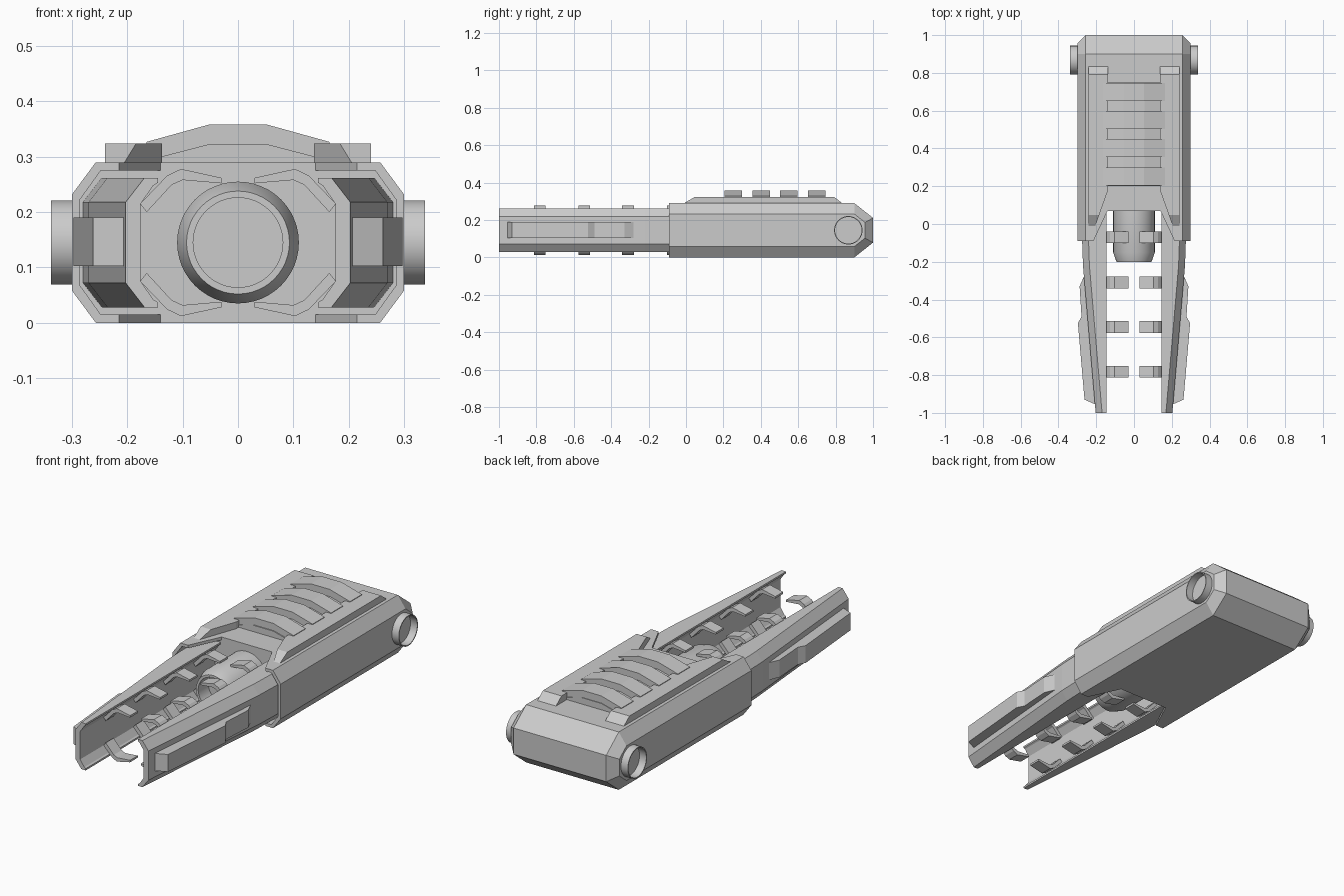
import bpy, bmesh, math
from mathutils import Vector

if "Cube" in bpy.data.objects:
    bpy.data.objects.remove(bpy.data.objects["Cube"])

ZC = 0.145  # height of the horizontal symmetry plane


def finish(name, bm, mirror_x=False, mirror_z=False):
    bmesh.ops.recalc_face_normals(bm, faces=bm.faces)
    me = bpy.data.meshes.new(name)
    bm.to_mesh(me)
    bm.free()
    ob = bpy.data.objects.new(name, me)
    bpy.context.collection.objects.link(ob)
    if mirror_x or mirror_z:
        centre = bpy.data.objects.get("mirror_centre")
        if not centre:
            centre = bpy.data.objects.new("mirror_centre", None)
            centre.location = (0, 0, ZC)
            centre.hide_render = True
            bpy.context.collection.objects.link(centre)
        m = ob.modifiers.new("Mirror", 'MIRROR')
        m.use_axis = (mirror_x, False, mirror_z)
        m.mirror_object = centre
        m.use_mirror_merge = False
    return ob


def loft(bm, rings, closed=False):
    """Skin rings of points; cap the ends, or join last to first."""
    vs = [[bm.verts.new(p) for p in r] for r in rings]
    n = len(vs[0])
    pairs = list(zip(vs, vs[1:])) + ([(vs[-1], vs[0])] if closed else [])
    for a, b in pairs:
        for i in range(n):
            j = (i + 1) % n
            bm.faces.new((a[i], a[j], b[j], b[i]))
    if not closed:
        bm.faces.new(vs[0])
        bm.faces.new(vs[-1])


def prism_y(bm, prof, y0, y1):
    loft(bm, [[(x, y, z) for x, z in prof] for y in (y0, y1)])


def prism_z(bm, plan, z0, z1):
    loft(bm, [[(x, y, z) for x, y in plan] for z in (z0, z1)])


def octagon(x, h, cx, cz):
    q = [(x - cx, h), (x, h - cz), (x, cz - h), (x - cx, -h)]
    return [(a, ZC + b) for a, b in q] + [(-a, ZC + b) for a, b in reversed(q)]


def smooth(ob):
    bpy.ops.object.select_all(action='DESELECT')
    ob.select_set(True)
    bpy.context.view_layer.objects.active = ob
    bpy.ops.object.shade_smooth_by_angle(angle=math.radians(30))


def cut(ob, cutter):
    cutter.hide_render = True
    cutter.hide_viewport = True
    m = ob.modifiers.new("Cut", 'BOOLEAN')
    m.object = cutter
    m.operation = 'DIFFERENCE'
    m.solver = 'EXACT'


# Main housing: chamfered hull tapering at the back
bm = bmesh.new()
front = [(x, y, z) for y in (-0.09, 0.9) for x, z in octagon(0.3, 0.145, 0.043, 0.058)]
tail = [(s * x, y, ZC + t * z) for s in (-1, 1) for t in (-1, 1)
        for x, y, z in ((0.3, 0.957, 0.042), (0.257, 1.0, 0.066))]
for p in front + tail:
    bm.verts.new(p)
bmesh.ops.convex_hull(bm, input=bm.verts)
bmesh.ops.dissolve_limit(bm, angle_limit=0.02, verts=bm.verts, edges=bm.edges)
housing = finish("housing", bm)

# Front notch and hollow socket cut from the housing
bm = bmesh.new()
prism_z(bm, [(-0.224, -0.11), (0.224, -0.11), (0.14, 0.07), (-0.14, 0.07)], -0.1, 0.5)
cut(housing, finish("notch_cutter", bm))
bm = bmesh.new()
prism_y(bm, octagon(0.286, 0.13, 0.038, 0.053), -0.2, 0.07)
cut(housing, finish("socket_cutter", bm))

# Top rails with sloped ends
bm = bmesh.new()
prism_z(bm, [(0.24, -0.01), (0.205, -0.01), (0.137, 0.18), (0.137, 0.835), (0.24, 0.835)], 0.28, 0.324)
for co, no in (((0, -0.01, 0.29), (0, -0.035, 0.06)), ((0, 0.835, 0.29), (0, 0.035, 0.045))):
    bmesh.ops.bisect_plane(bm, geom=bm.verts[:] + bm.edges[:] + bm.faces[:], dist=1e-5,
                           plane_co=co, plane_no=Vector(no).normalized(), clear_outer=True)
    bmesh.ops.holes_fill(bm, edges=[e for e in bm.edges if e.is_boundary], sides=0)
finish("top_rail", bm, mirror_x=True)

# Low arched deck and the raised ribs over it
bm = bmesh.new()
prism_y(bm, [(-0.14, 0.28), (0.14, 0.28), (0.14, 0.3), (0.055, 0.322), (-0.055, 0.322), (-0.14, 0.3)], 0.2, 0.75)
finish("top_deck", bm)
bm = bmesh.new()
for y in (0.205, 0.355, 0.502, 0.652):
    prism_y(bm, [(-0.165, 0.295), (0.165, 0.295), (0.165, 0.327), (0.053, 0.358),
                 (-0.053, 0.358), (-0.165, 0.327)], y, y + 0.095)
finish("top_ribs", bm)

# Prongs: tapered C channels
bm = bmesh.new()
inner = [(0.145, 0.108), (0.153, 0.103), (0.176, 0.07)]
rings = []
for y, x in ((-1.0, 0.203), (-0.22, 0.27), (0.07, 0.28)):
    half = [(x, 0.073), (x - 0.034, 0.117), (0.145, 0.117)] + inner
    rings.append([(a, y, ZC + b) for a, b in half] + [(a, y, ZC - b) for a, b in reversed(half)])
loft(bm, rings)
finish("prong", bm, mirror_x=True)

# Outer pods on the prongs
bm = bmesh.new()
prism_z(bm, [(0.19, -0.958), (0.205, -0.955), (0.262, -0.93), (0.297, -0.525), (0.278, -0.49),
             (0.288, -0.33), (0.266, -0.28), (0.24, -0.28)], 0.103, 0.19)
finish("prong_pod", bm, mirror_x=True)

# Claws along the inside of the prongs
bm = bmesh.new()
claw = [(0.177, 0.215), (0.128, 0.266), (0.103, 0.278), (0.03, 0.262),
        (0.03, 0.252), (0.1, 0.258), (0.12, 0.249), (0.165, 0.2)]
for y in (-0.07, -0.31, -0.545, -0.782):
    prism_y(bm, claw, y - 0.031, y + 0.031)
finish("claws", bm, mirror_x=True, mirror_z=True)

# Nozzle with a recessed mouth
N = 48
ang = [2 * math.pi * i / N for i in range(N)]
bm = bmesh.new()
loft(bm, [[(r * math.cos(a), y, ZC + r * math.sin(a)) for a in ang]
          for r, y in ((0.11, 0.09), (0.11, -0.15), (0.093, -0.2), (0.081, -0.2), (0.081, -0.12))])
smooth(finish("nozzle", bm))

# Side pivot rings
bm = bmesh.new()
loft(bm, [[(x, 0.868 + r * math.cos(a), ZC + r * math.sin(a)) for a in ang]
          for r, x in ((0.076, 0.295), (0.076, 0.338), (0.071, 0.338), (0.071, 0.295))], closed=True)
smooth(finish("pivot_ring", bm, mirror_x=True))
